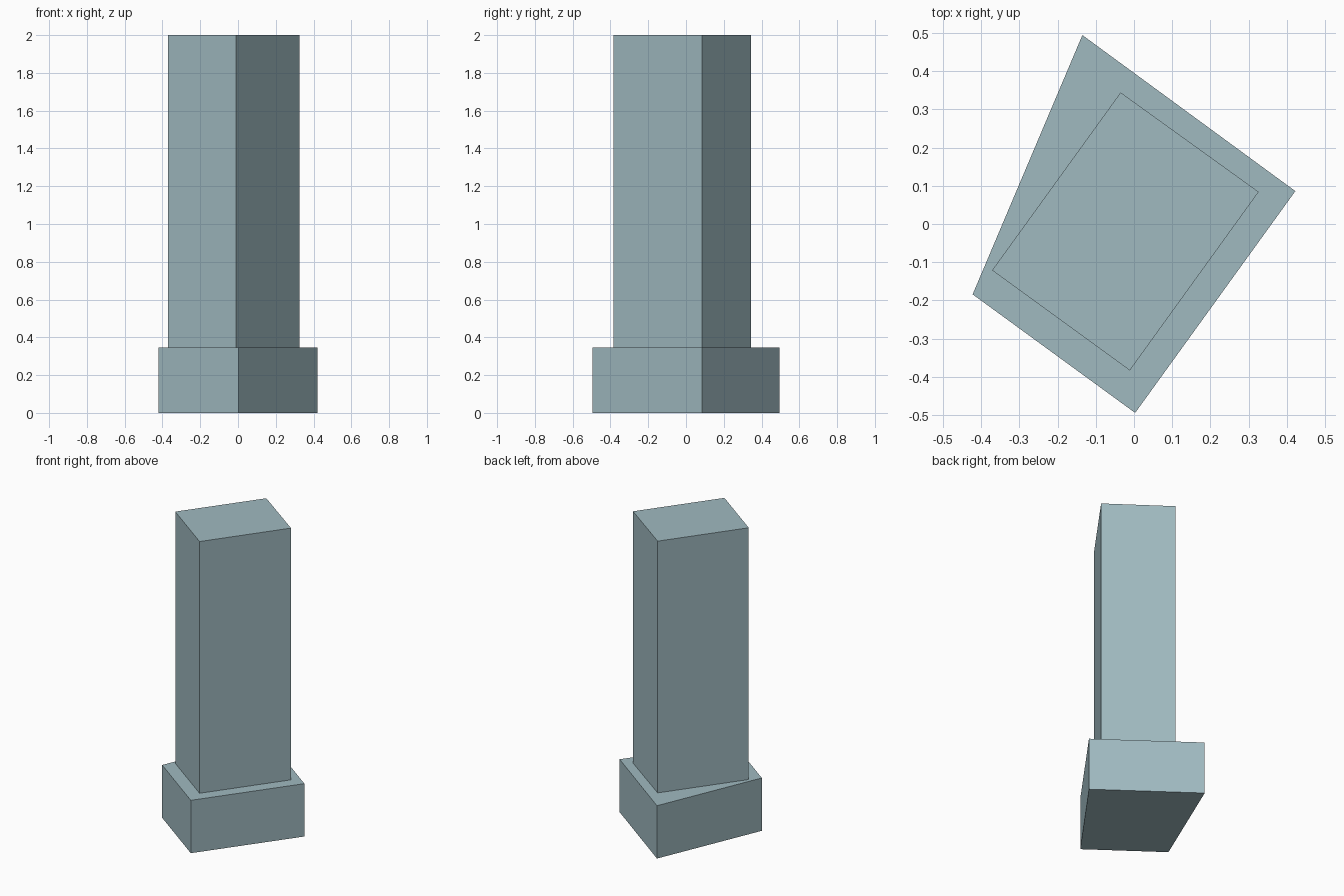
import bpy, bmesh

if "Cube" in bpy.data.objects:
    bpy.data.objects.remove(bpy.data.objects["Cube"])

# Blue-grey stone colour shared by both parts
stone = bpy.data.materials.new("stone")
stone.diffuse_color = (0.35, 0.49, 0.53, 1)
stone.use_nodes = True
stone.node_tree.nodes["Principled BSDF"].inputs["Base Color"].default_value = stone.diffuse_color


def prism(name, outline, z0, z1):
    """Extrude a counter-clockwise outline from z0 up to z1."""
    bm = bmesh.new()
    face = bm.faces.new([bm.verts.new((x, y, z0)) for x, y in outline])
    ext = bmesh.ops.extrude_face_region(bm, geom=[face], use_keep_orig=True)
    top = [v for v in ext["geom"] if isinstance(v, bmesh.types.BMVert)]
    bmesh.ops.translate(bm, verts=top, vec=(0, 0, z1 - z0))
    bmesh.ops.recalc_face_normals(bm, faces=bm.faces)
    mesh = bpy.data.meshes.new(name)
    bm.to_mesh(mesh)
    bm.free()
    mesh.materials.append(stone)
    obj = bpy.data.objects.new(name, mesh)
    bpy.context.collection.objects.link(obj)
    return obj


# Skewed plinth at the foot
prism("plinth", [(0.003, -0.494), (0.422, 0.086), (-0.135, 0.494), (-0.422, -0.184)], 0, 0.347)

# Tall rectangular shaft standing on the plinth
prism("shaft", [(-0.011, -0.383), (0.326, 0.084), (-0.035, 0.344), (-0.371, -0.121)], 0.347, 2)
